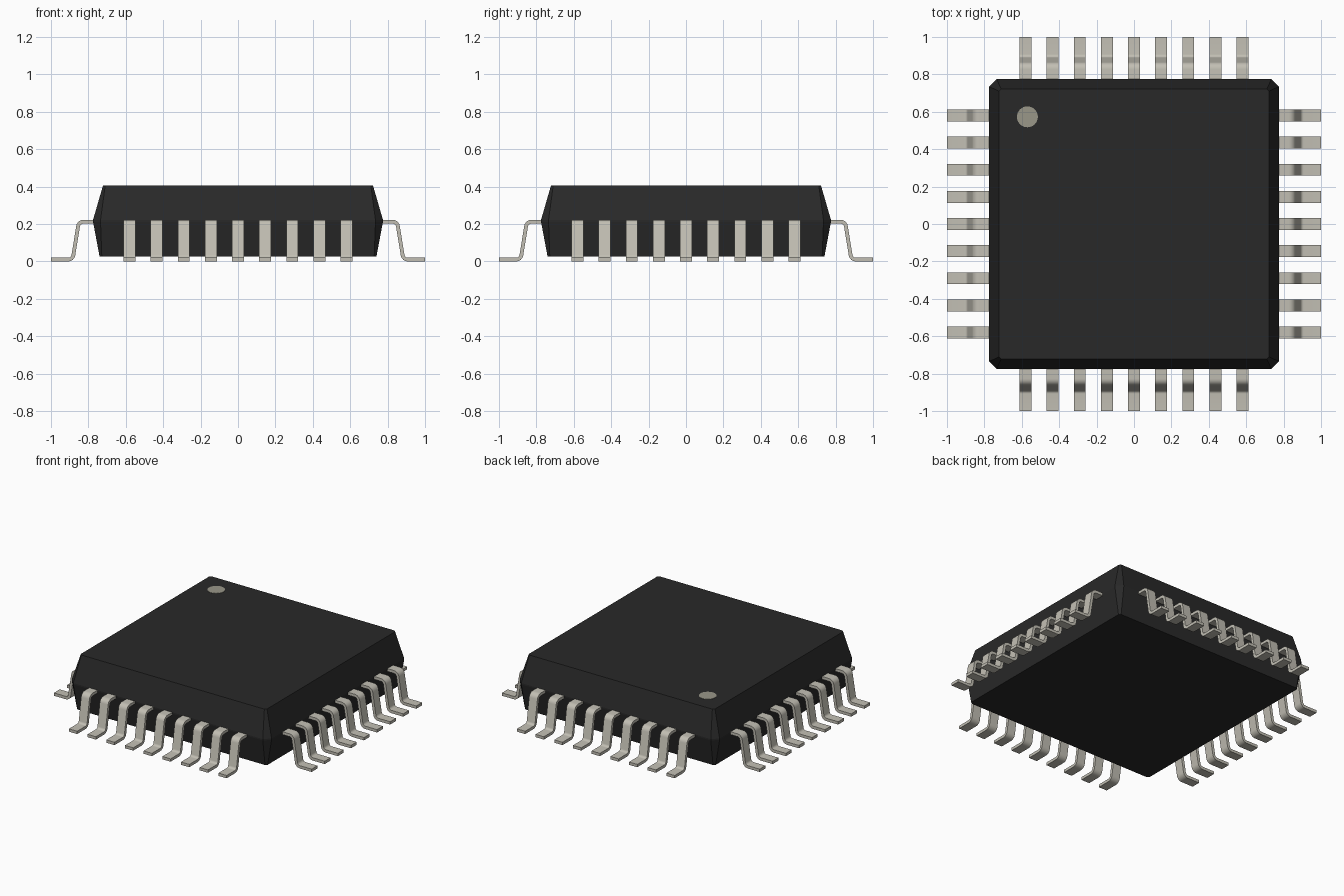
import bpy, bmesh, math
from mathutils import Vector

cube = bpy.data.objects.get("Cube")
if cube:
    bpy.data.objects.remove(cube, do_unlink=True)


def material(name, rgb, rough):
    m = bpy.data.materials.new(name)
    m.use_nodes = True
    m.diffuse_color = (*rgb, 1)
    bsdf = next(n for n in m.node_tree.nodes if n.type == 'BSDF_PRINCIPLED')
    bsdf.inputs["Base Color"].default_value = (*rgb, 1)
    bsdf.inputs["Roughness"].default_value = rough
    return m


BLACK = material("black_resin", (0.022, 0.022, 0.022), 0.6)
METAL = material("tinned_metal", (0.54, 0.52, 0.455), 0.5)
DOT = material("marker_grey", (0.32, 0.31, 0.25), 0.6)


def make_object(name, bm, mat):
    bmesh.ops.recalc_face_normals(bm, faces=bm.faces)
    mesh = bpy.data.meshes.new(name)
    bm.to_mesh(mesh)
    bm.free()
    mesh.materials.append(mat)
    ob = bpy.data.objects.new(name, mesh)
    bpy.context.collection.objects.link(ob)
    return ob


# Moulded body: chamfered square rings, widest at the parting line
def ring(bm, half, cut, z):
    pts = []
    for c, s in ((1, 0), (0, 1), (-1, 0), (0, -1)):
        for x, y in ((half, half - cut), (half - cut, half)):
            pts.append(bm.verts.new((x * c - y * s, x * s + y * c, z)))
    # Each quarter turn lists its right-hand corner, so shift into loop order
    return pts


bm = bmesh.new()
rings = [ring(bm, *r) for r in (
    (0.740, 0.012, 0.025), (0.775, 0.040, 0.212),
    (0.775, 0.040, 0.222), (0.722, 0.012, 0.405))]
for low, high in zip(rings, rings[1:]):
    for i in range(8):
        j = (i + 1) % 8
        bm.faces.new((low[i], low[j], high[j], high[i]))
bm.faces.new(rings[0])
bm.faces.new(rings[-1])
make_object("chip_body", bm, BLACK)

# Round marker on the top, at the back right corner
bm = bmesh.new()
bmesh.ops.create_cone(bm, cap_ends=True, segments=32, radius1=0.056,
                      radius2=0.056, depth=0.006)
bmesh.ops.translate(bm, verts=bm.verts, vec=(-0.57, 0.573, 0.404))
make_object("marker_dot", bm, DOT)

# Gull-wing lead: S-shaped centre line with rounded bends
THICK, WIDTH, PITCH, COUNT = 0.02, 0.064, 0.145, 9
BEND, STEPS = 0.028, 6


def rounded(points, radius):
    out = [points[0]]
    for a, p, b in zip(points, points[1:], points[2:]):
        u, v = (a - p).normalized(), (b - p).normalized()
        half = u.angle(v) / 2
        centre = p + (u + v).normalized() * radius / math.sin(half)
        reach = radius / math.tan(half)
        start = (p + u * reach - centre).normalized()
        end = (p + v * reach - centre).normalized()
        for i in range(STEPS + 1):
            out.append(centre + start.slerp(end, i / STEPS) * radius)
    return out + [points[-1]]


corners = [Vector(p) for p in ((0.74, 0.212), (0.851, 0.212),
                               (0.884, 0.01), (1.0, 0.01))]
path = rounded(corners, BEND)

bm = bmesh.new()
sections = []
first = -PITCH * (COUNT - 1) / 2
for i, p in enumerate(path):
    t = (path[min(i + 1, len(path) - 1)] - path[max(i - 1, 0)]).normalized()
    n = Vector((-t.y, t.x)) * THICK / 2
    sections.append([bm.verts.new((q.x, first + s * WIDTH / 2, q.y))
                     for q, s in ((p + n, -1), (p + n, 1), (p - n, 1), (p - n, -1))])
for a, b in zip(sections, sections[1:]):
    for i in range(4):
        j = (i + 1) % 4
        bm.faces.new((a[i], a[j], b[j], b[i]))
bm.faces.new(sections[0])
bm.faces.new(sections[-1])
leads = make_object("leads_left", bm, METAL)
bpy.context.view_layer.objects.active = leads
leads.select_set(True)
bpy.ops.object.shade_smooth_by_angle(angle=math.radians(35))

# One row of leads on each side, sharing the same lead shape
rows = [leads]
for k, side in enumerate(("back", "right", "front"), 1):
    ob = bpy.data.objects.new("leads_" + side, leads.data)
    bpy.context.collection.objects.link(ob)
    ob.rotation_euler.z = k * math.pi / 2
    rows.append(ob)
for ob in rows:
    arr = ob.modifiers.new("row", 'ARRAY')
    arr.count = COUNT
    arr.use_relative_offset = False
    arr.use_constant_offset = True
    arr.constant_offset_displace = (0, PITCH, 0)
